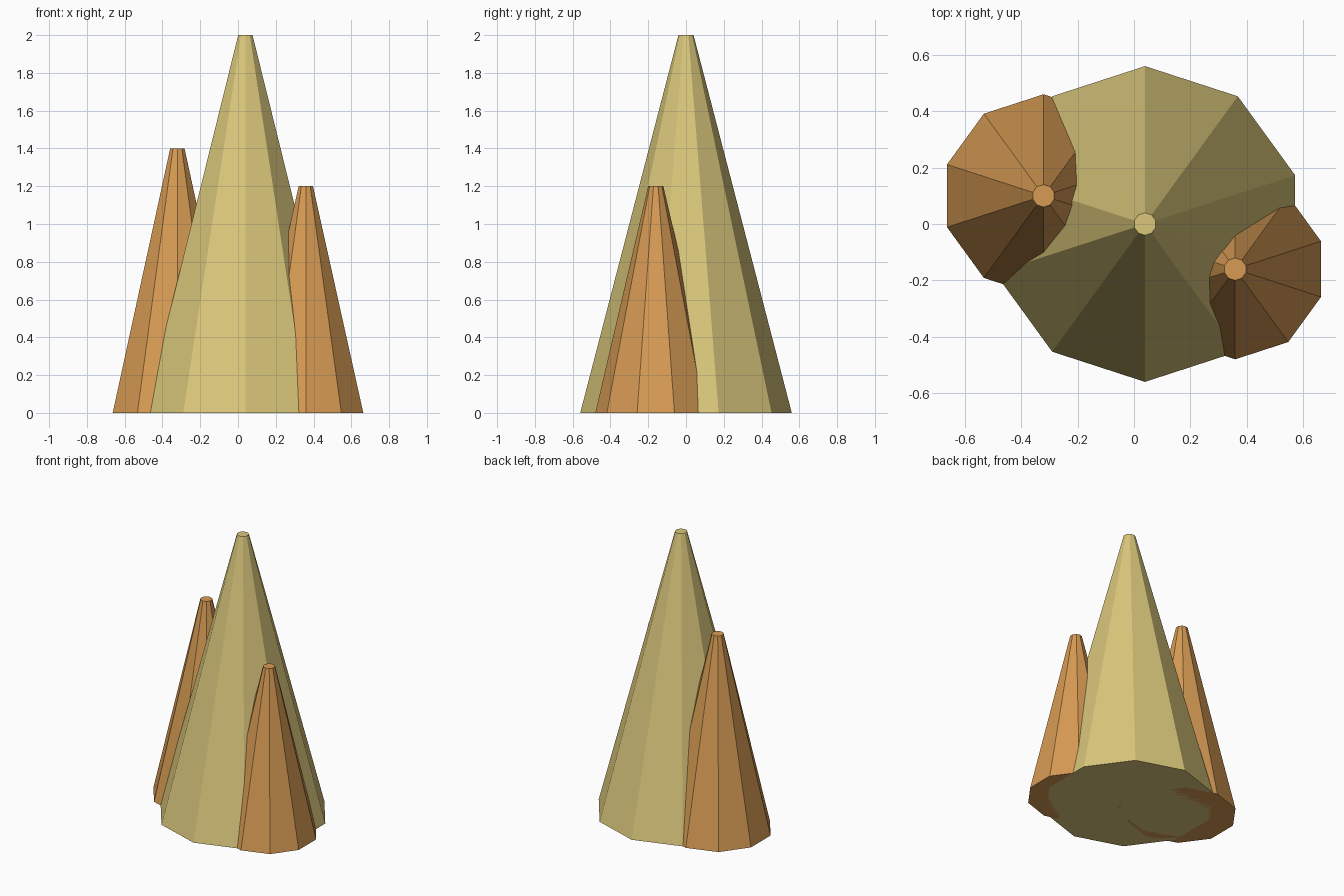
import bpy

if "Cube" in bpy.data.objects:
    bpy.data.objects.remove(bpy.data.objects["Cube"])


def linear(rgb):
    """Convert 0-255 sRGB to a linear RGBA colour."""
    out = []
    for v in rgb:
        v /= 255
        out.append(v / 12.92 if v <= 0.04045 else ((v + 0.055) / 1.055) ** 2.4)
    return (*out, 1.0)


def material(name, rgb):
    mat = bpy.data.materials.new(name)
    mat.diffuse_color = linear(rgb)
    mat.use_nodes = True
    mat.node_tree.nodes["Principled BSDF"].inputs["Base Color"].default_value = mat.diffuse_color
    return mat


def spire(name, x, y, radius, height, mat):
    """Ten-sided flat-shaded spire with a small blunt tip, standing on z = 0."""
    bpy.ops.mesh.primitive_cone_add(vertices=10, radius1=radius, radius2=0.04,
                                    depth=height, end_fill_type='NGON',
                                    location=(x, y, height / 2))
    obj = bpy.context.object
    obj.name = name
    obj.data.materials.append(mat)
    return obj


sand = material("pale_sand", (218, 199, 123))
clay = material("orange_clay", (215, 155, 84))

# Tall central spire with two smaller ones growing out of its sides
spire("main_spire", 0.039, 0.0, 0.56, 2.0, sand)
spire("left_spire", -0.321, 0.10, 0.36, 1.4, clay)
spire("right_spire", 0.359, -0.16, 0.32, 1.2, clay)
